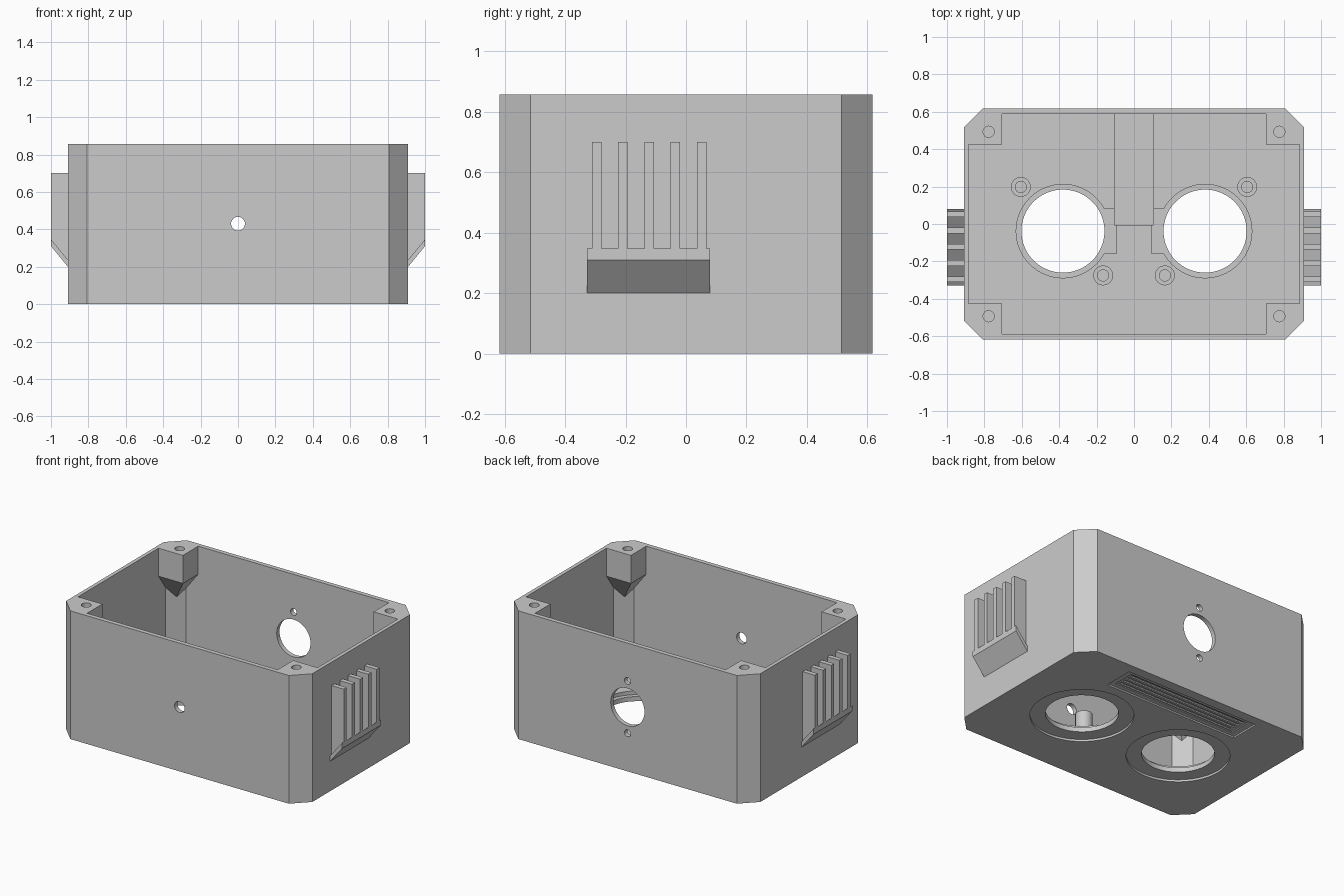
import bpy, bmesh
from math import radians
from mathutils import Matrix, Vector

old = bpy.data.objects.get("Cube")
if old:
    bpy.data.objects.remove(old, do_unlink=True)

grey = bpy.data.materials.new("plain grey")
grey.use_nodes = True
grey.diffuse_color = (0.6, 0.6, 0.6, 1)
grey.node_tree.nodes["Principled BSDF"].inputs["Base Color"].default_value = grey.diffuse_color


def finish(name, bm):
    bmesh.ops.recalc_face_normals(bm, faces=bm.faces)
    mesh = bpy.data.meshes.new(name)
    bm.to_mesh(mesh)
    bm.free()
    mesh.materials.append(grey)
    obj = bpy.data.objects.new(name, mesh)
    bpy.context.collection.objects.link(obj)
    return obj


def hull(name, points):
    bm = bmesh.new()
    for p in points:
        bm.verts.new(p)
    bmesh.ops.convex_hull(bm, input=bm.verts)
    bmesh.ops.dissolve_limit(bm, angle_limit=0.01, verts=bm.verts, edges=bm.edges)
    return finish(name, bm)


def box(name, xs, ys, zs):
    return hull(name, [(x, y, z) for x in xs for y in ys for z in zs])


def octagon(name, hx, hy, c, z0, z1):
    return hull(name, [(sx * x, sy * y, z) for z in (z0, z1) for sx in (-1, 1) for sy in (-1, 1)
                       for x, y in ((hx, hy - c), (hx - c, hy))])


def rod(name, centre, r, length, axis="Z", sides=48):
    bm = bmesh.new()
    turn = Matrix.Rotation(radians(90), 4, "X") if axis == "Y" else Matrix()
    bmesh.ops.create_cone(bm, cap_ends=True, segments=sides, radius1=r, radius2=r, depth=length,
                          matrix=Matrix.Translation(Vector(centre)) @ turn)
    return finish(name, bm)


def combine(target, tool, operation="DIFFERENCE"):
    mod = target.modifiers.new("cut", "BOOLEAN")
    mod.operation, mod.solver, mod.object = operation, "EXACT", tool
    bpy.context.view_layer.objects.active = target
    bpy.ops.object.modifier_apply(modifier=mod.name)
    bpy.data.objects.remove(tool, do_unlink=True)


H, FLOOR = 0.857, 0.07
shell = octagon("enclosure_shell", 0.91, 0.617, 0.102, 0, H)

# Cavity, leaving four tapered screw posts in the corners
cavity = octagon("cavity", 0.885, 0.587, 0.09, FLOOR, 1)
for sx in (-1, 1):
    for sy in (-1, 1):
        pts = [(sx * x, sy * y, z) for x in (0.705, 0.95) for y in (0.425, 0.65) for z in (0.67, 1.1)]
        combine(cavity, hull("post", pts + [(sx * 0.95, sy * 0.65, 0.35)]))
combine(shell, cavity)

# Corner screw holes
for sx in (-1, 1):
    for sy in (-1, 1):
        combine(shell, rod("screw_hole", (sx * 0.777, sy * 0.493, H), 0.03, 0.3, sides=24))

# Cable channel in the floor
combine(shell, box("channel", (-0.105, 0.105), (-0.005, 0.587), (0.028, 0.2)))

# Two round floor openings with seats, terminal tabs and underside recesses
for s in (-1, 1):
    x, y = s * 0.38, -0.038
    combine(shell, rod("seat", (x, y, 0.145), 0.25, 0.2, sides=64))
    combine(shell, box("tab", (s * 0.093, s * 0.3), (-0.158, 0.083), (0.045, 0.2)))
    combine(shell, rod("opening", (x, y, 0), 0.222, 0.5, sides=64))
    combine(shell, rod("recess", (x, y, 0), 0.315, 0.028, sides=64))

# Blind grille under the floor: sunken panel, raised frame and long grooves
combine(shell, box("panel", (-0.5, 0.5), (0.345, 0.55), (-0.1, 0.01)))
combine(shell, box("inner_panel", (-0.46, 0.46), (0.375, 0.52), (-0.1, 0.016)))
for i in range(4):
    y = 0.385 + i * 0.035
    combine(shell, box("groove", (-0.44, 0.44), (y, y + 0.018), (-0.1, 0.024)))

# Front hole, and the back opening with its two screw holes
combine(shell, rod("front_hole", (0, -0.6, 0.43), 0.037, 0.2, "Y", 32))
combine(shell, rod("back_opening", (0, 0.6, 0.43), 0.125, 0.2, "Y"))
for s in (-1, 1):
    combine(shell, rod("back_screw_hole", (0, 0.6, 0.43 + s * 0.175), 0.023, 0.2, "Y", 24))

# Hollow standoffs on the floor
for s in (-1, 1):
    for name, x, y in (("outer", 0.605, 0.198), ("inner", 0.165, -0.275)):
        post = rod(name + "_standoff", (s * x, y, 0.12), 0.053, 0.14, sides=32)
        combine(post, rod("bore", (s * x, y, 0.2), 0.03, 0.2, sides=24))
        combine(shell, post, "UNION")

# Side brackets: a sloping shelf with five upright ribs
for s, side in ((1, "left"), (-1, "right")):
    profile = ((0.9, 0.188), (1, 0.31), (1, 0.347), (0.9, 0.225))
    hull(side + "_shelf", [(s * x, y, z) for x, z in profile for y in (-0.328, 0.08)])
    for i in range(5):
        y = -0.311 + i * 0.0868
        rib = ((0.9, 0.21), (1, 0.33), (1, 0.7), (0.9, 0.7))
        hull(f"{side}_rib_{i + 1}", [(s * x, v, z) for x, z in rib for v in (y, y + 0.031)])

# Smooth round walls, keep corners sharp
bpy.ops.object.select_all(action="DESELECT")
shell.select_set(True)
bpy.context.view_layer.objects.active = shell
bpy.ops.object.shade_smooth_by_angle(angle=radians(25))
